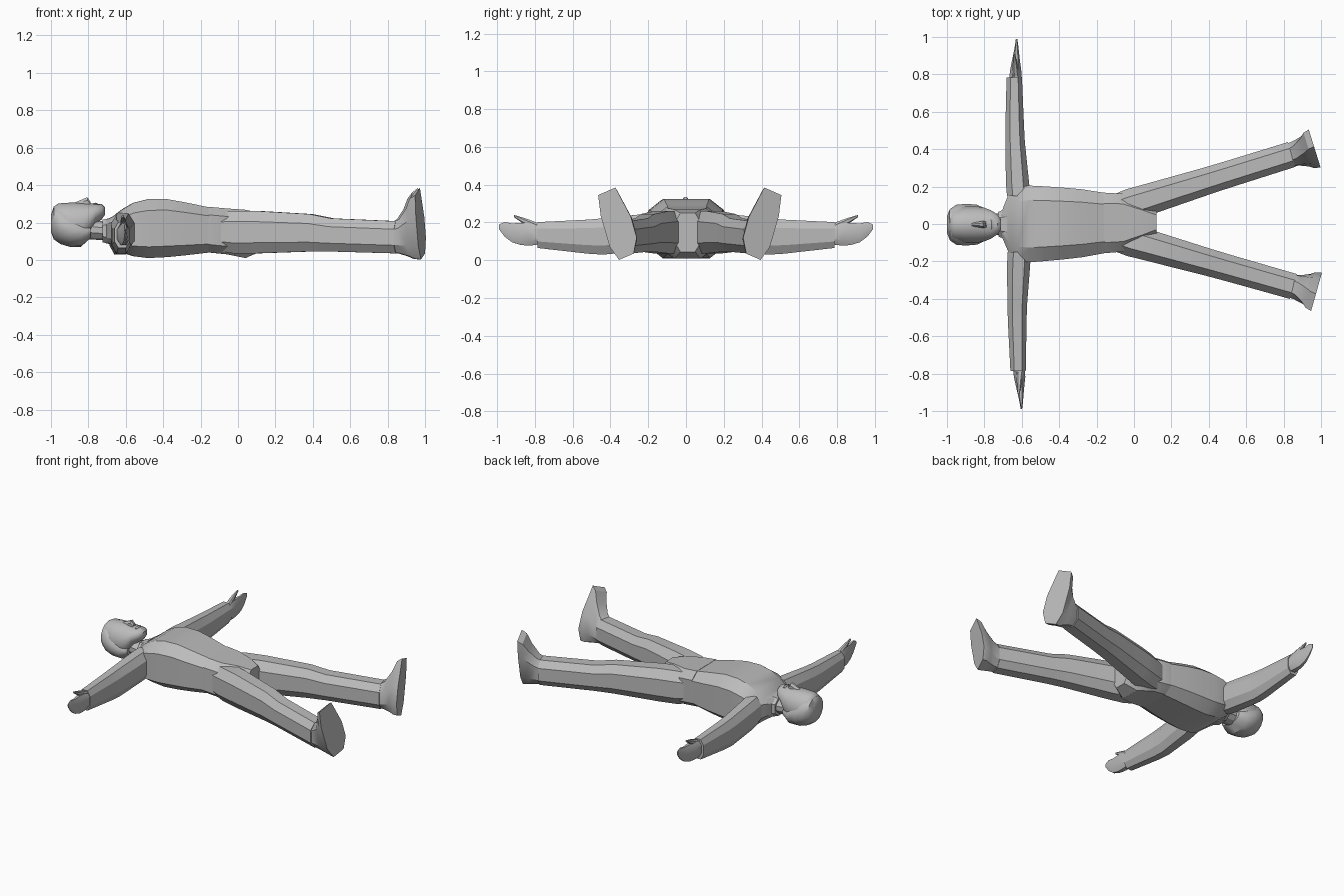
import bpy, bmesh, math
from mathutils import Matrix, Vector

if "Cube" in bpy.data.objects:
    bpy.data.objects.remove(bpy.data.objects["Cube"])

grey = bpy.data.materials.new("plain_grey")
grey.use_nodes = True
grey.diffuse_color = (0.5, 0.5, 0.5, 1)
grey.node_tree.nodes["Principled BSDF"].inputs["Base Color"].default_value = (0.5, 0.5, 0.5, 1)

# the whole figure lies very slightly turned about its shoulders
PIVOT = Matrix.Translation((-0.6, 0, 0))
TURN = PIVOT @ Matrix.Rotation(0.013, 4, "Z") @ PIVOT.inverted()


def octagon(s, centre, half, low, high, k=0.5):
    """Chamfered ring across the local x axis."""
    shape = [(k, 1), (1, k), (1, -k), (k, -1), (-k, -1), (-1, -k), (-1, k), (-k, 1)]
    mid, rise = (low + high) / 2, (high - low) / 2
    return [(s, centre + u * half, mid + v * rise) for u, v in shape]


def round_ring(s, half, low, high, n=14):
    mid, rise = (low + high) / 2, (high - low) / 2
    return [(s, half * math.sin(a), mid + rise * math.cos(a))
            for a in (2 * math.pi * i / n for i in range(n))]


def loft(name, rings, origin=(0, 0), angle=0, side=1, sharp=28):
    """Skin a list of rings, placed at an angle and optionally on the other side."""
    bm = bmesh.new()
    c, d = math.cos(angle), math.sin(angle)
    skin = []
    for ring in rings:
        skin.append([bm.verts.new(TURN @ Vector((origin[0] + s * c - u * d,
                                                 side * (origin[1] + s * d + u * c), z)))
                     for s, u, z in ring])
    for a, b in zip(skin, skin[1:]):
        n = len(a)
        for i in range(n):
            j = (i + 1) % n
            bm.faces.new((a[i], a[j], b[j], b[i]))
    bm.faces.new(skin[0])
    bm.faces.new(skin[-1])
    bmesh.ops.recalc_face_normals(bm, faces=bm.faces)
    mesh = bpy.data.meshes.new(name)
    bm.to_mesh(mesh)
    bm.free()
    mesh.materials.append(grey)
    obj = bpy.data.objects.new(name, mesh)
    bpy.context.collection.objects.link(obj)
    bpy.ops.object.select_all(action="DESELECT")
    obj.select_set(True)
    bpy.context.view_layer.objects.active = obj
    bpy.ops.object.shade_smooth_by_angle(angle=math.radians(sharp))
    return obj


# torso: x, half width, underside, top
torso = [(-0.71, 0.06, 0.10, 0.21), (-0.665, 0.17, 0.075, 0.235), (-0.62, 0.195, 0.04, 0.27),
         (-0.56, 0.205, 0.02, 0.305), (-0.48, 0.2, 0.01, 0.325), (-0.38, 0.192, 0.015, 0.325),
         (-0.28, 0.182, 0.025, 0.307), (-0.15, 0.16, 0.04, 0.28)]
loft("torso", [octagon(x, 0, h, a, b, 0.62) for x, h, a, b in torso])

# pelvis with the narrowing front panel
pelvis = [(-0.16, 0.162, 0.04, 0.284), (-0.06, 0.155, 0.03, 0.275),
          (0.04, 0.105, 0.01, 0.268), (0.12, 0.06, 0.045, 0.25)]
loft("pelvis", [octagon(x, 0, h, a, b, 0.65) for x, h, a, b in pelvis])

# neck and collar
loft("neck", [round_ring(-0.82, 0.06, 0.11, 0.22, 10), round_ring(-0.68, 0.06, 0.105, 0.2, 10)])
loft("collar", [octagon(-0.725, 0, 0.066, 0.095, 0.215), octagon(-0.69, 0, 0.08, 0.085, 0.222),
                octagon(-0.63, 0, 0.12, 0.07, 0.25)])

# head, from crown to chin
head = [(-1.0, 0.04, 0.17, 0.24), (-0.985, 0.07, 0.13, 0.285), (-0.96, 0.09, 0.10, 0.302),
        (-0.9, 0.1, 0.078, 0.306), (-0.84, 0.1, 0.082, 0.306), (-0.8, 0.092, 0.12, 0.302),
        (-0.765, 0.078, 0.19, 0.3), (-0.73, 0.055, 0.215, 0.3), (-0.712, 0.03, 0.24, 0.282)]
loft("head", [round_ring(*r) for r in head], sharp=40)

# hair wrapping the back of the head
hair = [(-1.0, 0.045, 0.15, 0.235), (-0.985, 0.085, 0.11, 0.285), (-0.95, 0.11, 0.085, 0.29),
        (-0.9, 0.114, 0.07, 0.255), (-0.84, 0.11, 0.07, 0.225), (-0.79, 0.085, 0.115, 0.19)]
loft("hair", [round_ring(*r) for r in hair], sharp=40)

# nose and mouth
loft("nose", [octagon(-0.87, 0, 0.008, 0.28, 0.308, 0.4), octagon(-0.806, 0, 0.019, 0.28, 0.335, 0.4),
              octagon(-0.79, 0, 0.015, 0.28, 0.312, 0.4)])
loft("mouth", [octagon(-0.772, 0, 0.02, 0.285, 0.303), octagon(-0.763, 0, 0.03, 0.285, 0.306),
               octagon(-0.752, 0, 0.018, 0.285, 0.303)])

# limb tables: distance along limb, sideways centre, half width, underside, top
leg = [(-0.25, 0, 0.075, 0.055, 0.25), (-0.12, 0, 0.086, 0.035, 0.262), (0, 0, 0.082, 0.035, 0.262),
       (0.3, 0, 0.073, 0.045, 0.245), (0.42, 0, 0.071, 0.045, 0.222), (0.78, 0, 0.069, 0.035, 0.207)]
arm = [(0.15, -0.005, 0.062, 0.06, 0.25), (0.22, 0, 0.062, 0.05, 0.245), (0.44, 0.01, 0.052, 0.03, 0.222),
       (0.52, 0.011, 0.05, 0.035, 0.215), (0.785, 0.01, 0.041, 0.065, 0.202)]
palm = [(0.77, 0.005, 0.033, 0.085, 0.19), (0.82, 0.002, 0.03, 0.078, 0.195), (0.87, 0, 0.022, 0.08, 0.198),
        (0.92, -0.003, 0.014, 0.095, 0.195), (0.96, -0.005, 0.008, 0.125, 0.202),
        (0.99, -0.005, 0.004, 0.165, 0.19)]
thumb = [(0.79, 0, 0.018, 0.145, 0.2), (0.85, 0.005, 0.013, 0.186, 0.222), (0.91, 0.008, 0.005, 0.228, 0.24)]

# foot: blends from the ankle ring to the sole outline
sole = [(0.1, 0.345), (0.086, 0.235), (0.036, 0.07), (-0.015, 0.002),
        (-0.095, 0.035), (-0.112, 0.12), (-0.08, 0.23), (0.005, 0.385)]
ankle = octagon(0.77, 0, 0.062, 0.04, 0.2)
foot = []
for s, t in ((0.765, 0), (0.8, 0.12), (0.845, 0.5), (0.875, 0.88), (0.907, 1)):
    foot.append([(s, a[1] + t * (u - a[1]), a[2] + t * (z - a[2])) for a, (u, z) in zip(ankle, sole)])

HIP, SPLAY = (0.1, 0.13), math.radians(16.6)
for side, label in ((1, "left"), (-1, "right")):
    loft(label + "_leg", [octagon(*r) for r in leg], HIP, SPLAY, side)
    loft(label + "_foot", foot, HIP, SPLAY, side)
    for part, table in (("arm", arm), ("hand", palm), ("thumb", thumb)):
        loft(label + "_" + part, [octagon(*r) for r in table], (-0.62, 0), math.pi / 2, side)
